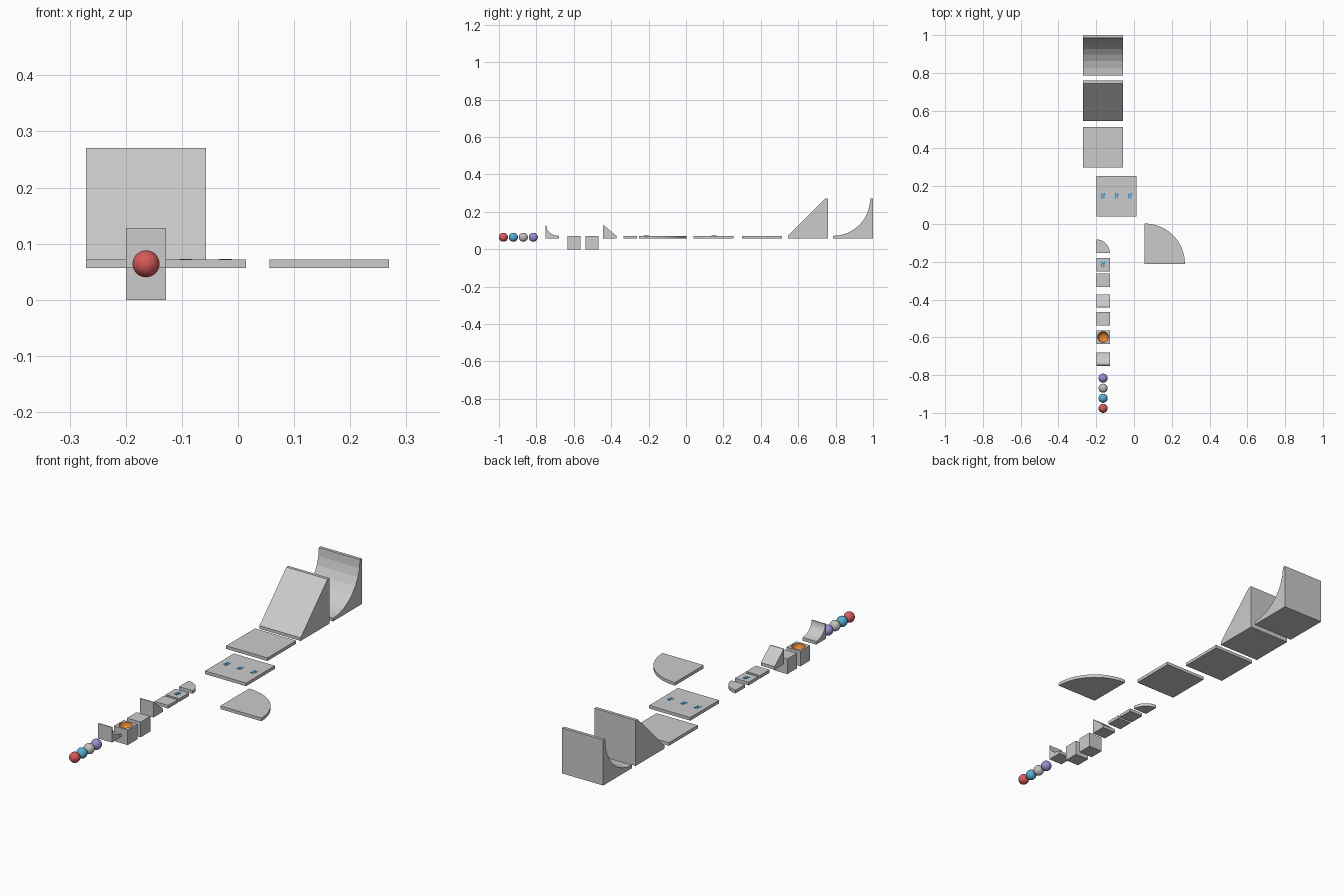
import bpy, bmesh
from math import sin, cos, pi
from mathutils import Vector

if "Cube" in bpy.data.objects:
    bpy.data.objects.remove(bpy.data.objects["Cube"], do_unlink=True)


def material(name, rgb):
    m = bpy.data.materials.new(name)
    m.use_nodes = True
    color = (*rgb, 1)
    m.diffuse_color = color
    m.node_tree.nodes["Principled BSDF"].inputs["Base Color"].default_value = color
    return m


GREY = material("light grey", (0.6, 0.6, 0.6))
ORANGE = material("orange", (0.80, 0.24, 0.03))
MARK = material("marker blue", (0.03, 0.30, 0.65))
RED = material("red", (0.66, 0.10, 0.10))
BLUE = material("blue", (0.10, 0.42, 0.66))
WHITE = material("pale grey", (0.55, 0.52, 0.52))
PURPLE = material("purple", (0.33, 0.26, 0.62))

SMALL, LARGE = 0.0712, 0.2135     # side lengths of the two piece sizes
BASE, THICK = 0.0568, 0.0147      # underside and thickness of the tiles
X_SMALL, X_LARGE = -0.1995, -0.2705


def prism(name, outline, direction, mat):
    """Extrude a flat outline along a direction."""
    bm = bmesh.new()
    face = bm.faces.new([bm.verts.new(p) for p in outline])
    out = bmesh.ops.extrude_face_region(bm, geom=[face])
    verts = [v for v in out["geom"] if isinstance(v, bmesh.types.BMVert)]
    bmesh.ops.translate(bm, verts=verts, vec=Vector(direction))
    bmesh.ops.recalc_face_normals(bm, faces=bm.faces)
    mesh = bpy.data.meshes.new(name)
    bm.to_mesh(mesh)
    bm.free()
    mesh.materials.append(mat)
    ob = bpy.data.objects.new(name, mesh)
    bpy.context.collection.objects.link(ob)
    return ob


def box(name, x, y, z, size, height):
    pts = [(x, y, z), (x + size, y, z), (x + size, y + size, z), (x, y + size, z)]
    return prism(name, pts, (0, 0, height), GREY)


def quarter_disc(name, x, y, size, steps=20):
    arc = [(x + size * cos(a), y + size * sin(a), BASE)
           for a in (pi / 2 * i / steps for i in range(steps + 1))]
    return prism(name, [(x, y, BASE)] + arc, (0, 0, THICK), GREY)


def ramp(name, x, y_low, facing, size, lip, steps):
    """Ramp rising from y_low along facing; one step gives a straight slope."""
    run, rise = size - lip, size - THICK
    pts = [(size, 0), (0, 0)]
    for i in range(steps + 1):
        a = pi / 2 * i / steps
        pts.append((run * sin(a), size - rise * cos(a)))
    pts.append((size, size))
    outline = [(x, y_low + facing * u, BASE + v) for u, v in pts]
    return prism(name, outline, (size, 0, 0), GREY)


def ball(name, x, y, z, radius, mat):
    bpy.ops.mesh.primitive_uv_sphere_add(segments=32, ring_count=16,
                                         radius=radius, location=(x, y, z))
    ob = bpy.context.object
    ob.name = name
    ob.data.materials.append(mat)
    bpy.ops.object.shade_smooth()
    return ob


def marker(name, x, y):
    """Pair of thin slanted strips with a cross bar on a tile top."""
    z = BASE + THICK
    for k, dx in enumerate((-0.006, 0.006)):
        pts = [(x + dx + u, y + v, z) for u, v in
               ((-0.006, -0.014), (0, -0.014), (0.005, 0.014), (-0.001, 0.014))]
        prism(f"{name}_strip_{k + 1}", pts, (0, 0, 0.001), MARK)
    bar = [(x + u, y + v, z) for u, v in
           ((-0.008, 0), (0.008, 0), (0.008, 0.006), (-0.008, 0.006))]
    prism(f"{name}_bar", bar, (0, 0, 0.0008), MARK)


# Row of balls
mid = X_SMALL + SMALL / 2
for i, (label, mat) in enumerate((("red", RED), ("blue", BLUE),
                                  ("pale", WHITE), ("purple", PURPLE))):
    ball(f"{label}_ball", mid, -0.976 + 0.0533 * i, 0.064, 0.024, mat)

# Small ramps, with the tall side to the front
ramp("small_curved_ramp", X_SMALL, -0.680, -1, SMALL, 0.004, 8)
ramp("small_straight_ramp", X_SMALL, -0.372, -1, SMALL, 0.004, 1)

# Small blocks, the first with a round bowl
cup = box("bowl_block", X_SMALL, -0.634, 0, SMALL, SMALL)
cup.data.materials.append(ORANGE)
cutter = ball("bowl_cutter", mid, -0.634 + SMALL / 2, SMALL, 0.0285, ORANGE)
cutter.hide_render = True
mod = cup.modifiers.new("bowl", "BOOLEAN")
mod.operation = "DIFFERENCE"
mod.solver = "EXACT"
mod.object = cutter
bpy.ops.object.select_all(action="DESELECT")
cup.select_set(True)
bpy.context.view_layer.objects.active = cup
bpy.ops.object.modifier_apply(modifier=mod.name)
bpy.data.objects.remove(cutter, do_unlink=True)
for p in cup.data.polygons:
    is_flat = max(abs(c) for c in p.normal) > 0.9999
    p.material_index = 0 if is_flat else 1
    p.use_smooth = not is_flat
bpy.ops.object.shade_smooth_by_angle()
box("plain_block", X_SMALL, -0.538, 0, SMALL, SMALL)

# Small tiles
box("small_tile", X_SMALL, -0.334, BASE, SMALL, THICK)
box("small_marked_tile", X_SMALL, -0.251, BASE, SMALL, THICK)
marker("small_tile_marker", mid, -0.213)
quarter_disc("small_quarter_tile", X_SMALL, -0.153, SMALL)

# Large tiles
quarter_disc("large_quarter_tile", 0.056, -0.211, LARGE)
box("large_marked_tile", X_SMALL, 0.040, BASE, LARGE, THICK)
for i in range(3):
    marker(f"large_tile_marker_{i + 1}", mid + SMALL * i, 0.150)
box("large_tile", X_LARGE, 0.299, BASE, LARGE, THICK)

# Large ramps, with the tall side to the back
ramp("large_straight_ramp", X_LARGE, 0.546, 1, LARGE, THICK, 1)
ramp("large_curved_ramp", X_LARGE, 1 - LARGE, 1, LARGE, THICK, 8)
